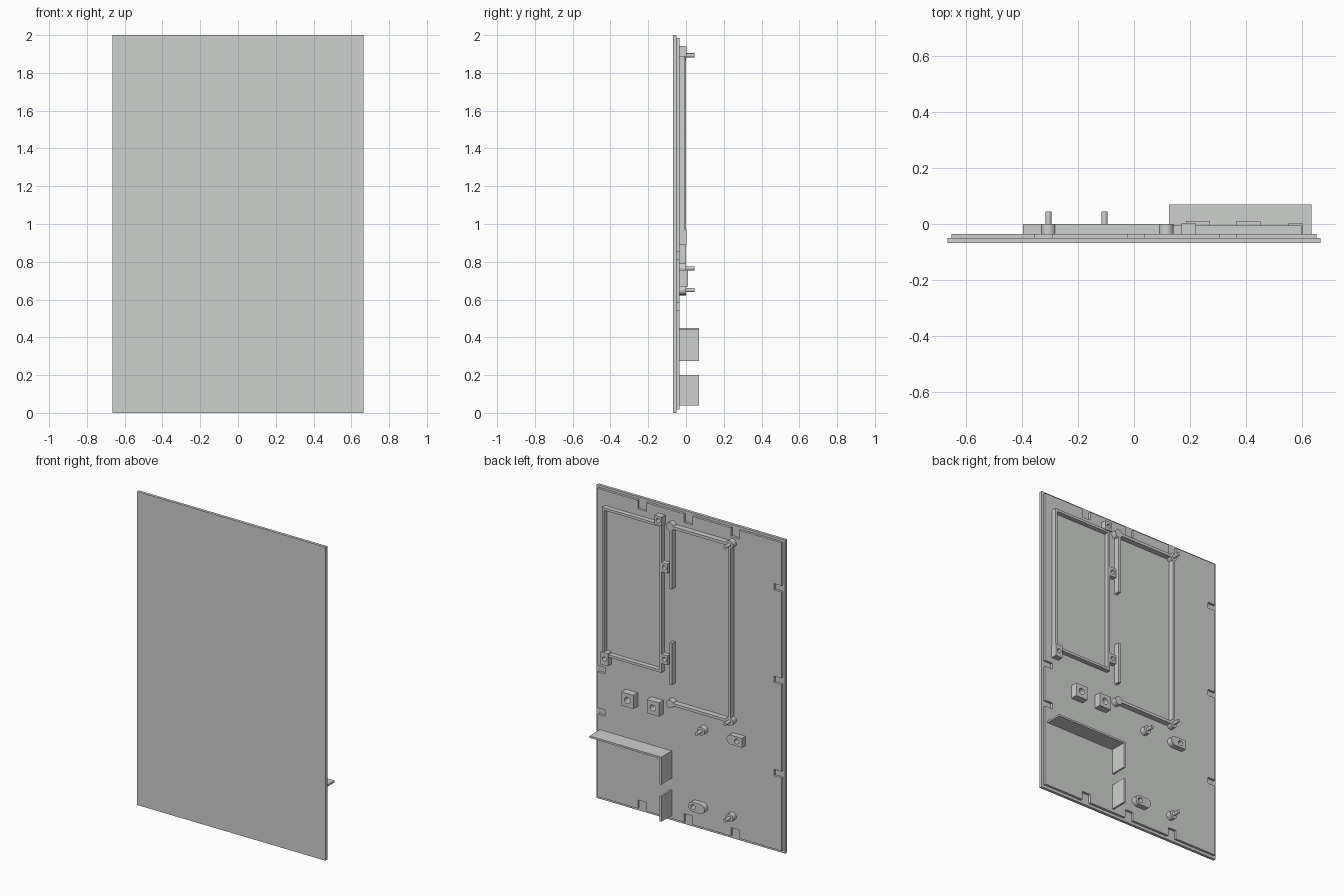
import bpy, math

if "Cube" in bpy.data.objects:
    bpy.data.objects.remove(bpy.data.objects["Cube"])

grey = bpy.data.materials.new("light panel grey")
grey.diffuse_color = (0.62, 0.635, 0.62, 1)
grey.use_nodes = True
grey.node_tree.nodes["Principled BSDF"].inputs["Base Color"].default_value = grey.diffuse_color
BACK = -0.035          # rear surface of the panel
SINK = BACK - 0.005    # parts start slightly inside it


def prism(name, loops, y0, y1):
    """Extrude outlines in the x-z plane from y0 to y1; later loops are holes."""
    cu = bpy.data.curves.new(name, 'CURVE')
    cu.dimensions = '2D'
    cu.fill_mode = 'BOTH'
    cu.extrude = (y1 - y0) / 2
    for pts in loops:
        sp = cu.splines.new('POLY')
        sp.points.add(len(pts) - 1)
        for p, (x, z) in zip(sp.points, pts):
            p.co = (x, z, 0, 1)
        sp.use_cyclic_u = True
    ob = bpy.data.objects.new(name, cu)
    bpy.context.collection.objects.link(ob)
    ob.rotation_euler.x = math.pi / 2
    ob.location.y = (y0 + y1) / 2
    bpy.ops.object.select_all(action='DESELECT')
    ob.select_set(True)
    bpy.context.view_layer.objects.active = ob
    bpy.ops.object.convert(target='MESH')
    ob = bpy.context.object
    ob.data.materials.clear()
    ob.data.materials.append(grey)
    bpy.ops.object.shade_smooth_by_angle(angle=math.radians(35))
    return ob


def rect(x0, x1, z0, z1):
    return [(x0, z0), (x1, z0), (x1, z1), (x0, z1)]


def arc(x, z, r, a0=0, a1=360, n=24):
    steps = n if a1 - a0 == 360 else n + 1
    angles = [math.radians(a0 + (a1 - a0) * i / n) for i in range(steps)]
    return [(x + r * math.cos(a), z + r * math.sin(a)) for a in angles]


def box(name, x0, x1, z0, z1, y1, y0=SINK):
    return prism(name, [rect(x0, x1, z0, z1)], y0, y1)


# Front sheet
box("front_sheet", -0.665, 0.665, 0, 2, -0.05, -0.068)

# Backing layer with clip notches around its border
X, Z0, Z1, D = 0.65, 0.018, 1.985, 0.055
outline = [(-X, Z0)]
for c in (-0.322, 0.007, 0.335):
    outline += [(c - .03, Z0), (c - .03, Z0 + D), (c + .03, Z0 + D), (c + .03, Z0)]
outline.append((X, Z0))
for c in (0.565, 0.835):
    outline += [(X, c - .02), (X - D, c - .02), (X - D, c + .02), (X, c + .02)]
outline.append((X, Z1))
for c in (0.335, 0.007, -0.322):
    outline += [(c + .03, Z1), (c + .03, Z1 - D), (c - .03, Z1 - D), (c - .03, Z1)]
outline.append((-X, Z1))
for c in (1.69, 1.10, 0.505):
    outline += [(-X, c + .02), (-X + D, c + .02), (-X + D, c - .02), (-X, c - .02)]
prism("backing_layer", [outline], -0.05, BACK)

# Closed rectangular frame
prism("closed_frame", [rect(0.178, 0.597, 0.945, 1.89),
                       rect(0.194, 0.581, 0.961, 1.874)], SINK, -0.005)

# Screw blocks around the closed frame
for name, x0, x1, z0, z1, y1 in (("top_clip", .17, .22, 1.885, 1.943, 0.003),
                                 ("upper_clip", .135, .18, 1.59, 1.65, -0.005),
                                 ("lower_clip", .135, .18, 1.005, 1.065, -0.005),
                                 ("corner_clip", .55, .60, .89, .97, 0.003)):
    hole = arc((x0 + x1) / 2, (z0 + z1) / 2, 0.014, n=16)
    prism(name, [rect(x0, x1, z0, z1), hole], SINK, y1)

# Open frame rails
box("top_rail", -0.305, 0.115, 1.885, 1.903, 0)
box("bottom_rail", -0.305, 0.115, 0.757, 0.775, 0)
box("side_rail", -0.315, -0.297, 0.77, 1.90, 0)
box("upper_rail", 0.10, 0.118, 1.50, 1.88, 0)
box("lower_rail", 0.10, 0.118, 0.89, 1.155, 0)

# Round bosses, most with locating pegs
for x, z, peg in ((0.115, 1.895, False), (0.115, 0.765, False),
                  (-0.305, 1.893, True), (-0.305, 0.765, True),
                  (-0.105, 0.65, True), (-0.305, 0.15, True)):
    prism("boss", [arc(x, z, 0.026)], SINK, 0)
    if peg:
        prism("peg", [arc(x, z, 0.011, n=16)], -0.01, 0.045)

# Square screw blocks
for x0 in (0.185, 0.365):
    prism("screw_block", [rect(x0, x0 + .085, .67, .757),
                          arc(x0 + .0425, .7135, .02)], SINK, 0.01)

# Rounded screw lugs
prism("upper_lug", [arc(-0.316, 0.652, 0.03, -90, 90, 12) + [(-0.395, 0.682), (-0.395, 0.622)],
                    arc(-0.357, 0.652, 0.016, n=16)], SINK, 0)
prism("lower_lug", [arc(-0.045, 0.152, 0.03, -90, 90, 12)
                    + arc(-0.10, 0.152, 0.03, 90, 270, 12),
                    arc(-0.05, 0.152, 0.016, n=16)], SINK, 0)

# Bracket shelf and lower fin
prism("shelf_bracket", [[(.125, .275), (.137, .275), (.137, .438), (.632, .438),
                         (.632, .45), (.125, .45)]], SINK, 0.07)
box("lower_fin", 0.125, 0.137, 0.038, 0.20, 0.07)
